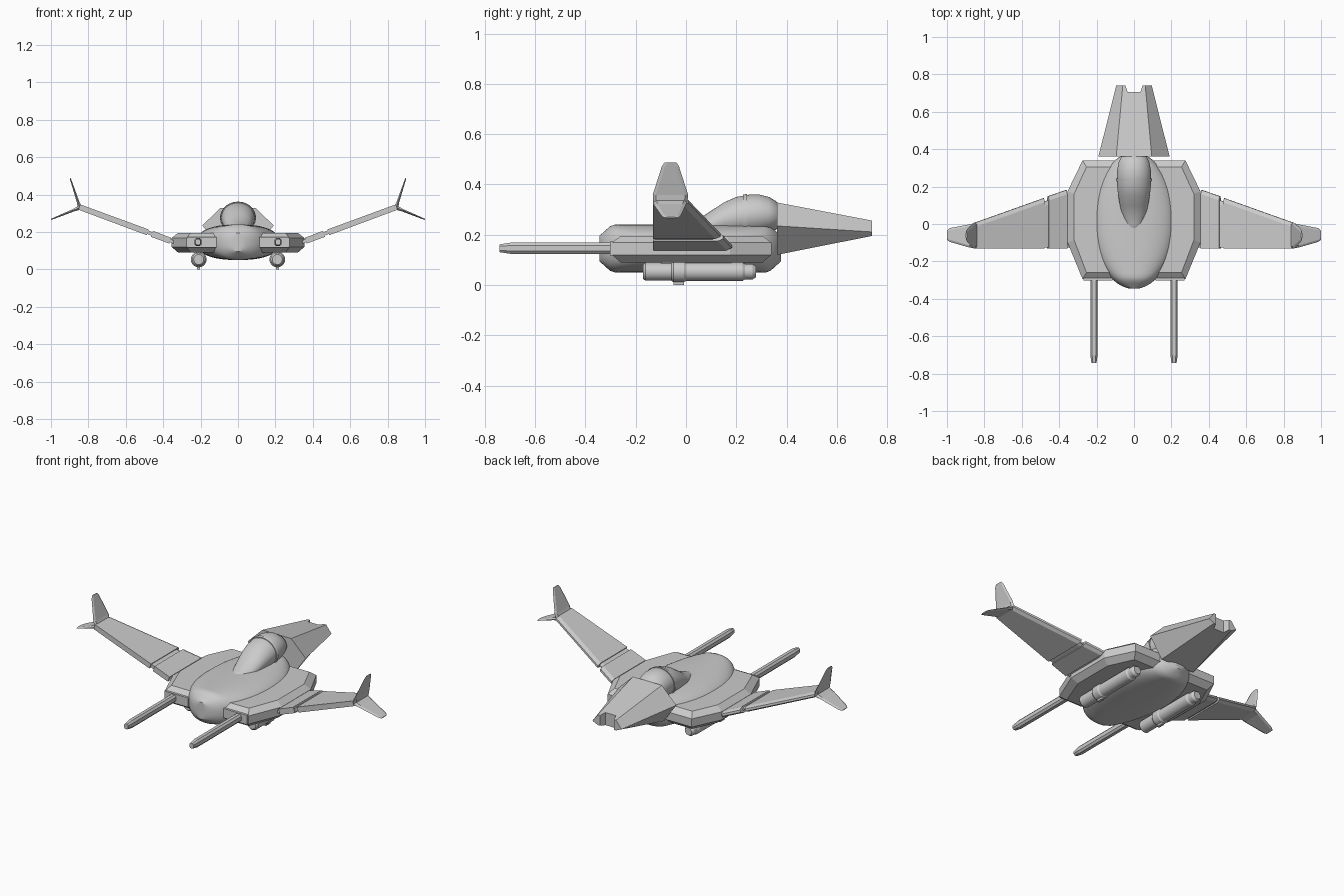
import bpy, bmesh, math

if "Cube" in bpy.data.objects:
    bpy.data.objects.remove(bpy.data.objects["Cube"])

TAU = 2 * math.pi


def loft(name, rings, mirror=False, smooth=None):
    """Skin a list of equal-length point rings and cap both ends."""
    bm = bmesh.new()
    vs = [[bm.verts.new(p) for p in r] for r in rings]
    n = len(rings[0])
    for a, b in zip(vs, vs[1:]):
        for i in range(n):
            j = (i + 1) % n
            bm.faces.new((a[i], a[j], b[j], b[i]))
    bm.faces.new(vs[0][::-1])
    bm.faces.new(vs[-1])
    bmesh.ops.recalc_face_normals(bm, faces=bm.faces)
    me = bpy.data.meshes.new(name)
    bm.to_mesh(me)
    bm.free()
    ob = bpy.data.objects.new(name, me)
    bpy.context.collection.objects.link(ob)
    if mirror:
        ob.modifiers.new("mirror", 'MIRROR')
    if smooth:
        bpy.ops.object.select_all(action='DESELECT')
        ob.select_set(True)
        bpy.context.view_layer.objects.active = ob
        bpy.ops.object.shade_smooth_by_angle(angle=math.radians(smooth))
    return ob


def oval(y, w, h, zc, xc=0, n=48, e=2.0):
    """Superellipse ring in the xz plane."""
    pts = []
    for i in range(n):
        c, s = math.cos(TAU * i / n), math.sin(TAU * i / n)
        pts.append((xc + w * math.copysign(abs(c) ** (2 / e), c), y,
                    zc + h * math.copysign(abs(s) ** (2 / e), s)))
    return pts


def block(name, x0, x1, y0, y1, z0, z1, mirror=True):
    return loft(name, [[(x0, y, z0), (x1, y, z0), (x1, y, z1), (x0, y, z1)]
                       for y in (y0, y1)], mirror)


# Octagonal hull plate with chamfered rim
def octagon(d, z):
    right = [(.275 - d * .6, -.295 + d), (.355 - d, -.10 + d * .4),
             (.355 - d, .175 - d * .4), (.275 - d * .6, .34 - d)]
    return [(x, y, z) for x, y in right] + [(-x, y, z) for x, y in right[::-1]]


loft("hull_plate", [octagon(.035, .09), octagon(0, .12),
                    octagon(0, .168), octagon(.035, .195)])

# Rounded central fuselage with chamfered nose and stern
rings = []
for i in range(33):
    t = -math.cos(math.pi * i / 32) * .993
    y = .017 + .364 * t
    w = .22 * math.sqrt(1 - abs(t) ** 2.1)
    h = .095 - max(0, abs(y - .017) - .312) * .9
    rings.append(oval(y, w, h, .145, n=64, e=2.4))
loft("fuselage", rings, smooth=30)

# Teardrop canopy: y, half width, bottom, top
prof = [(-.05, .008, .19, .225), (-.035, .03, .18, .236), (0, .05, .18, .247),
        (.05, .065, .18, .262), (.1, .075, .185, .295), (.15, .084, .19, .328),
        (.2, .09, .19, .35), (.25, .092, .195, .359), (.29, .09, .2, .36),
        (.33, .082, .21, .35), (.36, .068, .22, .332), (.375, .04, .25, .305)]
loft("canopy", [oval(y, w, (b - a) / 2, (a + b) / 2) for y, w, a, b in prof], smooth=50)
loft("canopy_frame", [oval(.227, .0945, .0865, .2725), oval(.243, .096, .0865, .2755)],
     smooth=40)


# Tapered faceted tail with a notch in its end
def tail_ring(y, top, mid, bot, zt, zm, zb):
    return [(-top, y, zt), (top, y, zt), (mid, y, zm), (bot, y, zb),
            (-bot, y, zb), (-mid, y, zm)]


tail = loft("tail", [tail_ring(.362, .095, .19, .11, .328, .235, .12),
                     tail_ring(.74, .06, .095, .06, .256, .211, .195)])
notch = loft("notch_cutter", [[(-w, y, z) for w, y in
                               ((.034, .705), (-.034, .705), (-.052, .76), (.052, .76))]
                              for z in (.1, .4)])
notch.hide_render = True
notch.hide_viewport = True
cut = tail.modifiers.new("notch", 'BOOLEAN')
cut.object = notch
cut.solver = 'EXACT'


# Forward gun barrels, eight-sided with tapered tips
def barrel_ring(y, r):
    a, b = .0195 * r, .022 * r
    return [(.214 + sx * a, y, .146 + sz * b) for sx, sz in
            ((1, .5), (.5, 1), (-.5, 1), (-1, .5), (-1, -.5), (-.5, -1), (.5, -1), (1, -.5))]


loft("gun_barrel", [barrel_ring(-.742, .7), barrel_ring(-.70, 1), barrel_ring(-.25, 1)], True)
block("gun_mount", .115, .27, -.302, -.25, .118, .173)


# Angled wings: each station is x, z, rear y, front y, thickness
TILT = math.radians(20.5)


def wing_ring(x, z, y0, y1, t):
    out = []
    for y, k in ((y0, -.5), (y0, .5), (y1 - .022, .5), (y1, .2), (y1, -.2), (y1 - .022, -.5)):
        out.append((x - math.sin(TILT) * t * k, y, z + math.cos(TILT) * t * k))
    return out


loft("wing_root", [wing_ring(.362, .153, -.132, .182, .032),
                   wing_ring(.46, .190, -.132, .148, .034)], True)
loft("wing_hinge", [wing_ring(.335, .143, -.125, .16, .016),
                    wing_ring(.50, .205, -.125, .115, .02)], True)
loft("wing_outer", [wing_ring(.483, .198, -.132, .138, .032),
                    wing_ring(.848, .333, -.132, .008, .03)], True)


# Forked winglets at the tips
def fin_ring(x, z, y0, y1, nx, nz, t):
    c = .012
    return [(x + nx * t * k, y, z + nz * t * k) for y, k in
            ((y0, 0), (y0 + c, .5), (y1 - c, .5), (y1, 0), (y1 - c, -.5), (y0 + c, -.5))]


loft("upper_winglet", [fin_ring(.845, .328, -.13, .006, .96, -.28, .024),
                       fin_ring(.855, .36, -.132, .008, .96, -.28, .014),
                       fin_ring(.892, .472, -.096, -.028, .96, -.28, .007),
                       fin_ring(.897, .487, -.085, -.038, .96, -.28, .006)], True)
loft("lower_winglet", [fin_ring(.845, .330, -.13, .006, .4, .92, .024),
                       fin_ring(.88, .316, -.126, -.002, .4, .92, .014),
                       fin_ring(.985, .273, -.096, -.022, .4, .92, .007),
                       fin_ring(.999, .267, -.085, -.034, .4, .92, .006)], True)

# Underslung pods: y and radius profile
pod = [(-.172, .027), (-.162, .036), (-.058, .036), (-.05, .042), (-.008, .042),
       (0, .037), (.225, .037), (.235, .031), (.265, .031), (.279, .022)]
loft("belly_pod", [oval(y, r, r, .053, .21, 24) for y, r in pod], True, 30)
block("pod_clip", .202, .218, -.05, -.008, 0, .02)
block("pod_pylon", .197, .223, -.1, .18, .07, .1)
